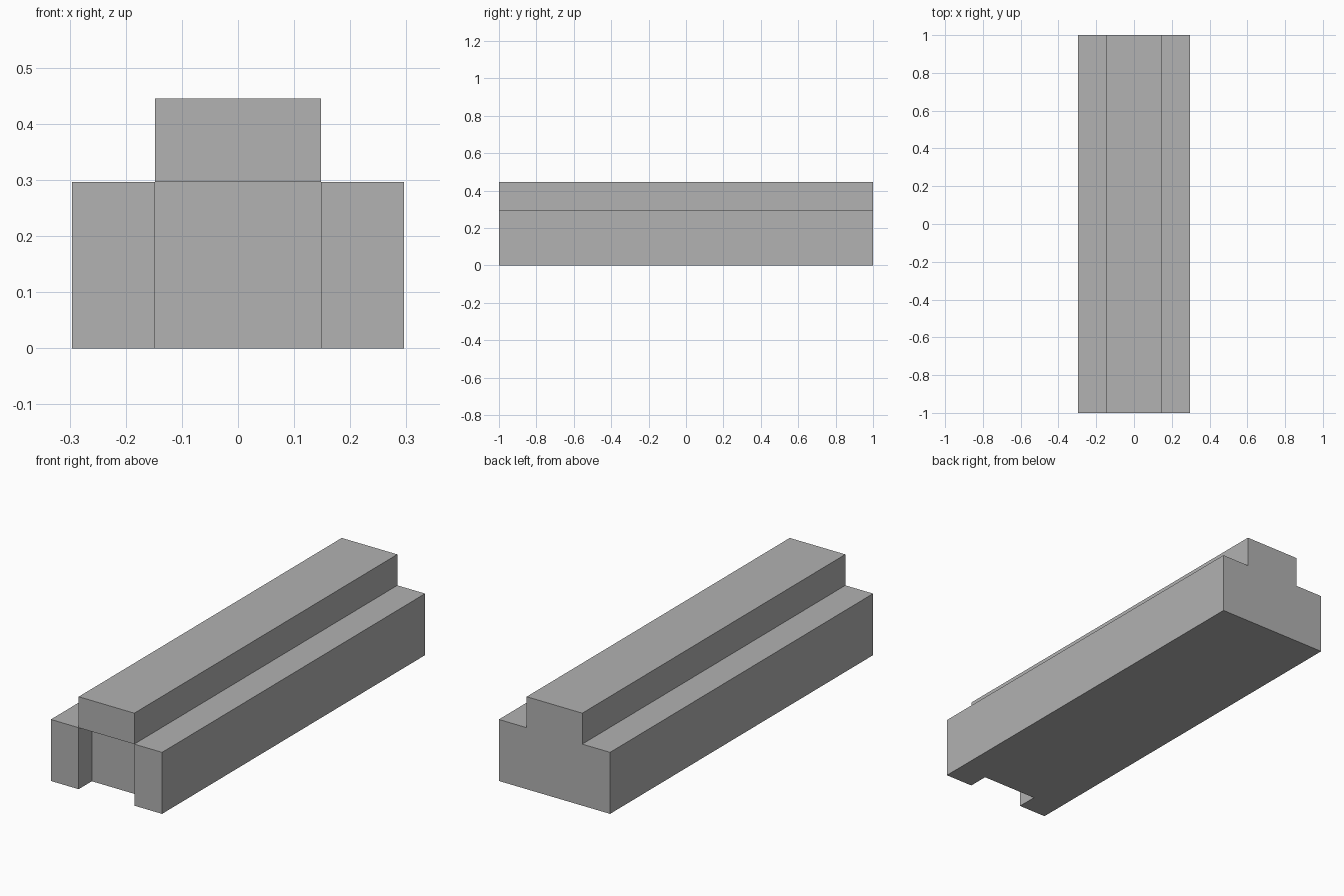
import bpy
import bmesh
from mathutils import Vector

cube = bpy.data.objects.get("Cube")
if cube:
    bpy.data.objects.remove(cube, do_unlink=True)

HALF_WIDTH, HALF_RIDGE = 0.296, 0.148
STEP, TOP = 0.296, 0.445
HALF_LENGTH, SLOT_DEPTH = 1.0, 0.1

grey = bpy.data.materials.new("mid_grey")
grey.use_nodes = True
colour = (0.445, 0.445, 0.445, 1)
grey.diffuse_color = colour
grey.node_tree.nodes["Principled BSDF"].inputs["Base Color"].default_value = colour

bm = bmesh.new()


def panel(x0, x1, z0, z1):
    """Rectangle in the back plane of the rail."""
    corners = ((x0, z0), (x1, z0), (x1, z1), (x0, z1))
    return bm.faces.new([bm.verts.new((x, HALF_LENGTH, z)) for x, z in corners])


# Stepped cross-section: two cheeks, the core and the ridge
panel(-HALF_WIDTH, -HALF_RIDGE, 0, STEP)
panel(-HALF_RIDGE, HALF_RIDGE, 0, STEP)
panel(HALF_RIDGE, HALF_WIDTH, 0, STEP)
panel(-HALF_RIDGE, HALF_RIDGE, STEP, TOP)
bmesh.ops.remove_doubles(bm, verts=bm.verts, dist=0.0001)

# Main length, up to the back wall of the slot
result = bmesh.ops.extrude_face_region(bm, geom=bm.faces[:])
verts = [g for g in result["geom"] if isinstance(g, bmesh.types.BMVert)]
front = [g for g in result["geom"] if isinstance(g, bmesh.types.BMFace)]
bmesh.ops.translate(bm, verts=verts, vec=Vector((0, SLOT_DEPTH - 2 * HALF_LENGTH, 0)))

# Cheeks and ridge run on to the front, leaving the slot open between them
outer = []
for face in front:
    centre = face.calc_center_median()
    if abs(centre.x) > HALF_RIDGE or centre.z > STEP:
        outer.append(face)
caps = bmesh.ops.extrude_discrete_faces(bm, faces=outer)["faces"]
for face in caps:
    bmesh.ops.translate(bm, verts=face.verts[:], vec=Vector((0, -SLOT_DEPTH, 0)))

# Join the shared corners and merge flat faces
bmesh.ops.remove_doubles(bm, verts=bm.verts, dist=0.0001)
bmesh.ops.recalc_face_normals(bm, faces=bm.faces)
bmesh.ops.dissolve_limit(bm, angle_limit=0.01, verts=bm.verts, edges=bm.edges)

mesh = bpy.data.meshes.new("slotted_rail")
bm.to_mesh(mesh)
bm.free()
mesh.materials.append(grey)
rail = bpy.data.objects.new("slotted_rail", mesh)
bpy.context.collection.objects.link(rail)
